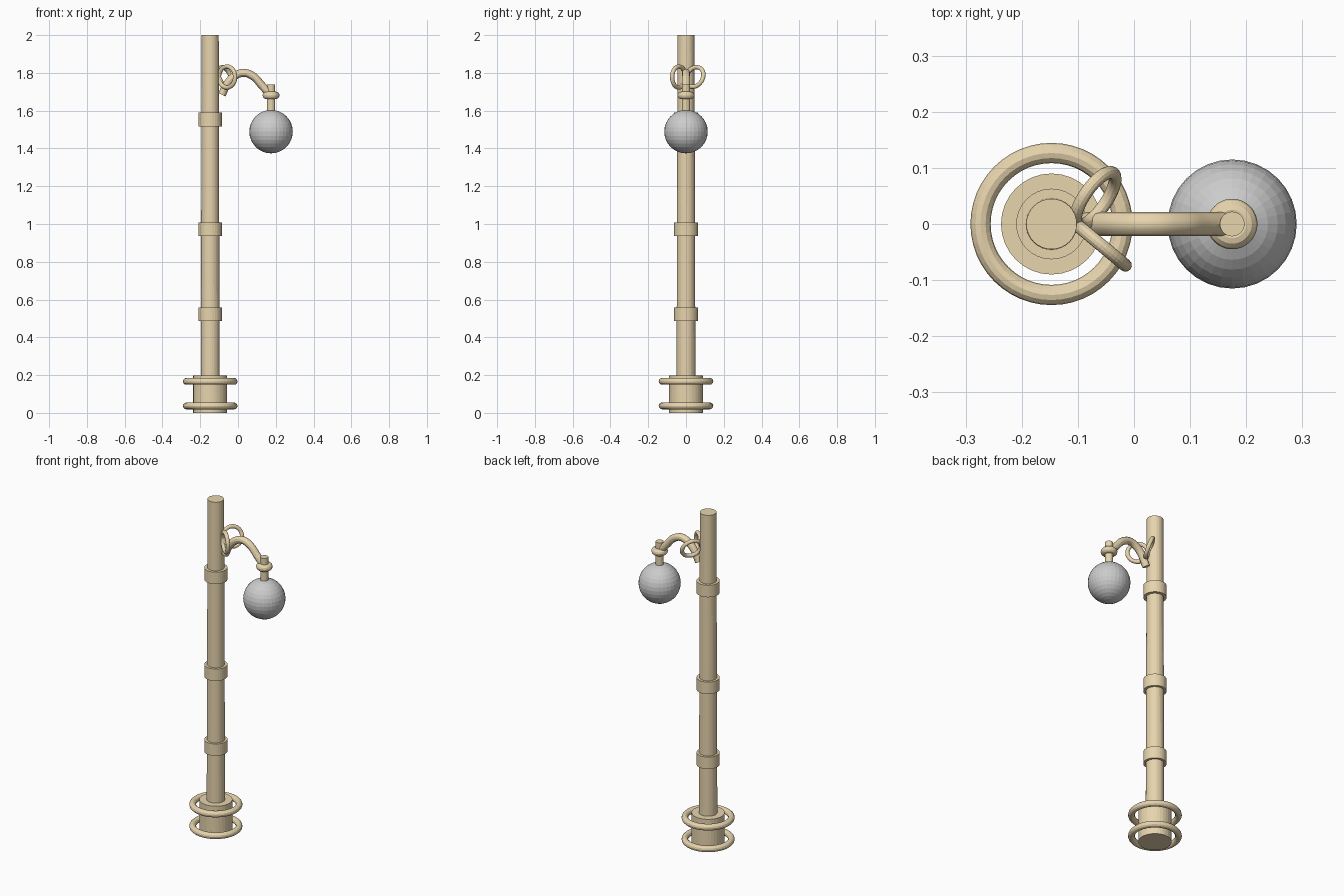
import bpy
from mathutils import Vector

if "Cube" in bpy.data.objects:
    bpy.data.objects.remove(bpy.data.objects["Cube"])

PX, LX = -0.147, 0.175   # pole axis and lamp axis

tan = bpy.data.materials.new("tan_metal")
tan.diffuse_color = (0.80, 0.66, 0.42, 1)
tan.use_nodes = True
tan.node_tree.nodes["Principled BSDF"].inputs["Base Color"].default_value = tan.diffuse_color


def finish(name, mat=tan):
    ob = bpy.context.object
    ob.name = name
    if mat:
        ob.data.materials.append(mat)
    return ob


def cyl(name, x, z0, z1, r0, r1=None):
    bpy.ops.mesh.primitive_cone_add(vertices=32, radius1=r0, radius2=r1 or r0,
                                    depth=z1 - z0, location=(x, 0, (z0 + z1) / 2))
    return finish(name)


def ring(name, loc, major, minor, normal=(0, 0, 1)):
    rot = Vector(normal).to_track_quat('Z', 'Y').to_euler()
    bpy.ops.mesh.primitive_torus_add(location=loc, rotation=rot, major_radius=major,
                                     minor_radius=minor, major_segments=48, minor_segments=12)
    return finish(name)


# Base drum with two floating rings
cyl("base", PX, 0, 0.197, 0.09)
for i, z in enumerate((0.037, 0.167)):
    ring(f"base_ring_{i + 1}", (PX, 0, z), 0.1265, 0.018)

# Tapered pole and collars
cyl("pole", PX, 0.19, 2.0, 0.05, 0.045)
for i, z in enumerate((0.522, 0.972, 1.553)):
    cyl(f"collar_{i + 1}", PX, z - 0.036, z + 0.036, 0.063)

# Curved arm: smooth tube through a few points
pts = [(-0.085, 1.685), (-0.055, 1.745), (-0.015, 1.785), (0.03, 1.8),
       (0.08, 1.782), (0.125, 1.735), (0.168, 1.687)]
cu = bpy.data.curves.new("arm", 'CURVE')
cu.dimensions = '3D'
cu.bevel_depth = 0.021
cu.bevel_resolution = 4
cu.resolution_u = 8
cu.use_fill_caps = True
sp = cu.splines.new('BEZIER')
sp.bezier_points.add(len(pts) - 1)
for bp, (x, z) in zip(sp.bezier_points, pts):
    bp.co = (x, 0, z)
    bp.handle_left_type = bp.handle_right_type = 'AUTO'
arm = bpy.data.objects.new("arm", cu)
bpy.context.collection.objects.link(arm)
bpy.ops.object.select_all(action='DESELECT')
bpy.context.view_layer.objects.active = arm
arm.select_set(True)
bpy.ops.object.convert(target='MESH')
finish("arm")
bpy.ops.object.shade_smooth_by_angle()

# Decorative scroll rings beside the arm
ring("scroll_front", (-0.058, -0.038, 1.778), 0.0555, 0.0115, (0.64, 0.77, 0))
ring("scroll_back", (-0.069, 0.045, 1.778), 0.0555, 0.0115, (0.77, -0.53, 0.35))

# Lamp neck, fitting ring and globe
cyl("lamp_neck", LX, 1.58, 1.738, 0.022)
ring("lamp_fitting", (LX, 0, 1.681), 0.025, 0.02)
bpy.ops.mesh.primitive_uv_sphere_add(segments=32, ring_count=16, radius=0.115,
                                     location=(LX, 0, 1.489))
finish("globe", None)
